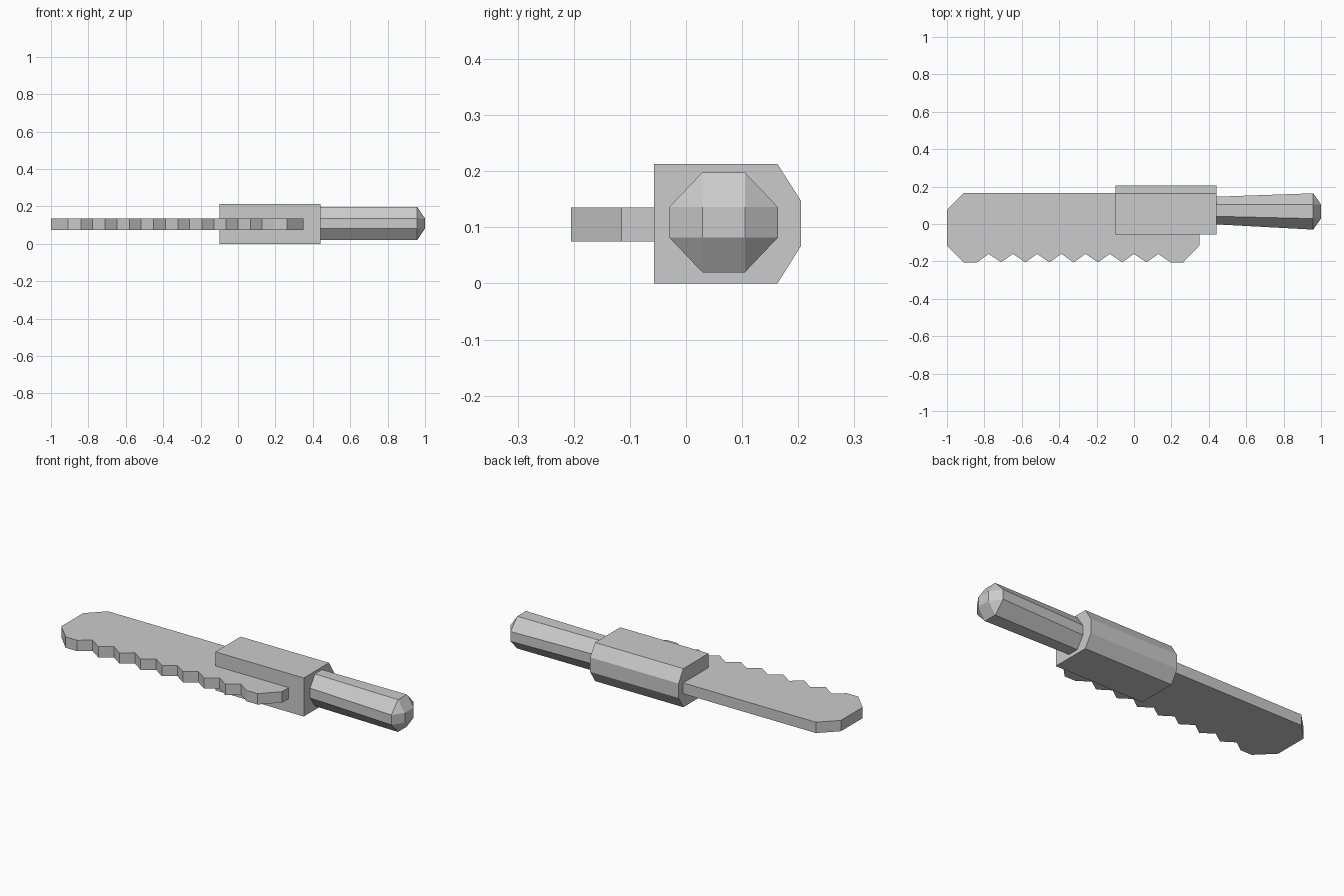
import bpy
import bmesh

if "Cube" in bpy.data.objects:
    bpy.data.objects.remove(bpy.data.objects["Cube"], do_unlink=True)

grey = bpy.data.materials.new("plain grey")
grey.use_nodes = True
colour = (0.6, 0.6, 0.6, 1)
grey.diffuse_color = colour
grey.node_tree.nodes["Principled BSDF"].inputs["Base Color"].default_value = colour


def loft(name, rings):
    """Join equal-length rings of points with side faces and cap both ends."""
    bm = bmesh.new()
    loops = [[bm.verts.new(p) for p in ring] for ring in rings]
    for a, b in zip(loops, loops[1:]):
        for i in range(len(a)):
            j = (i + 1) % len(a)
            bm.faces.new((a[i], a[j], b[j], b[i]))
    bm.faces.new(loops[0])
    bm.faces.new(loops[-1])
    # Coinciding points merge, so collapsed corners become triangles
    bmesh.ops.remove_doubles(bm, verts=bm.verts[:], dist=0.0005)
    bmesh.ops.recalc_face_normals(bm, faces=bm.faces[:])
    mesh = bpy.data.meshes.new(name)
    bm.to_mesh(mesh)
    bm.free()
    mesh.materials.append(grey)
    obj = bpy.data.objects.new(name, mesh)
    bpy.context.collection.objects.link(obj)
    return obj


# Serrated blade: flat outline with a zigzag cutting edge
low, notch = -0.205, -0.16
outline = [(0.35, 0.165), (-0.91, 0.165), (-1, 0.075), (-1, -0.115), (-0.91, low)]
for i in range(8):
    x = -0.84 + 0.1295 * i
    outline += [(x, low), (x + 0.063, notch)]
outline += [(0.196, low), (0.263, low), (0.35, -0.115)]
loft("blade", [[(x, y, z) for x, y in outline] for z in (0.075, 0.135)])

# Housing: block with a chamfered back
profile = [(-0.057, 0), (0.163, 0), (0.205, 0.067),
           (0.205, 0.147), (0.163, 0.213), (-0.057, 0.213)]
loft("housing", [[(x, y, z) for y, z in profile] for x in (-0.098, 0.442)])


# Handle: eight-sided grip that widens toward a chamfered tip
def octagon(x, centre, flat_y, half_y, flat_z, half_z):
    quarter = [(flat_y, half_z), (half_y, flat_z)]
    points = quarter + [(y, -z) for y, z in reversed(quarter)]
    points += [(-y, -z) for y, z in quarter]
    points += [(-y, z) for y, z in reversed(quarter)]
    return [(x, centre + y, 0.109 + z) for y, z in points]


loft("handle", [
    octagon(0.442, 0.072, 0.031, 0.074, 0.027, 0.089),
    octagon(0.958, 0.067, 0.038, 0.097, 0.027, 0.089),
    octagon(1.0, 0.067, 0.038, 0.038, 0.027, 0.027),
])
